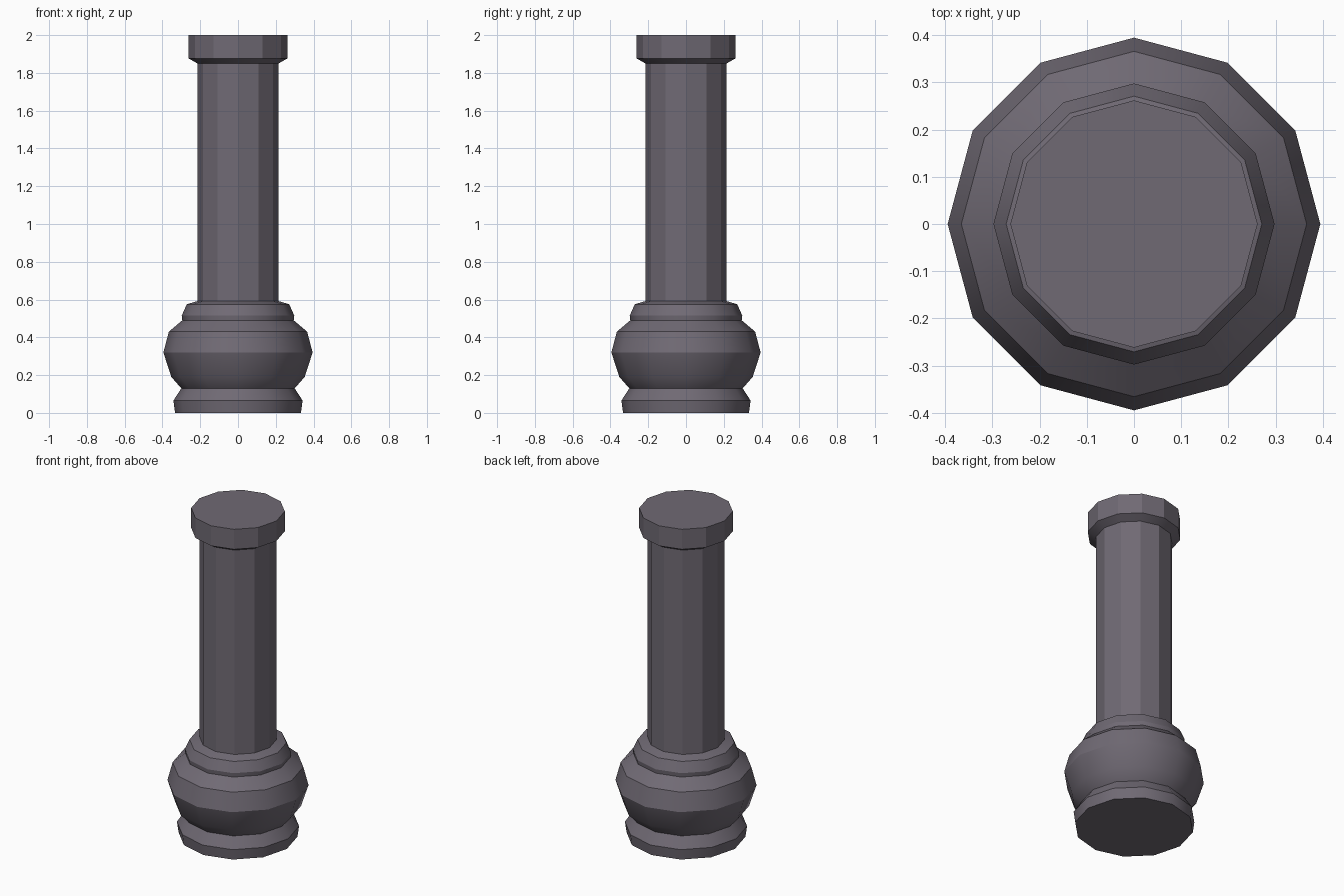
import bpy, bmesh, math

if "Cube" in bpy.data.objects:
    bpy.data.objects.remove(bpy.data.objects["Cube"])

SIDES = 12
stone = bpy.data.materials.new("grey violet stone")
stone.diffuse_color = (0.162, 0.144, 0.175, 1)
stone.use_nodes = True
stone.node_tree.nodes["Principled BSDF"].inputs["Base Color"].default_value = stone.diffuse_color


def turned(name, profile):
    """Twelve-sided lathe of (radius, height) points, capped at both ends."""
    bm = bmesh.new()
    rings = []
    for r, z in profile:
        rings.append([bm.verts.new((r * math.cos(2 * math.pi * i / SIDES),
                                    r * math.sin(2 * math.pi * i / SIDES), z))
                      for i in range(SIDES)])
    for a, b in zip(rings, rings[1:]):
        for i in range(SIDES):
            j = (i + 1) % SIDES
            bm.faces.new((a[i], a[j], b[j], b[i]))
    bm.faces.new(rings[0][::-1])
    bm.faces.new(rings[-1])
    mesh = bpy.data.meshes.new(name)
    bm.to_mesh(mesh)
    bm.free()
    mesh.materials.append(stone)
    ob = bpy.data.objects.new(name, mesh)
    bpy.context.collection.objects.link(ob)
    bpy.ops.object.select_all(action='DESELECT')
    ob.select_set(True)
    bpy.context.view_layer.objects.active = ob
    bpy.ops.object.shade_smooth_by_angle(angle=math.radians(29.9))
    return ob


# foot, bulb and collar in one turned piece, running on into shaft and cap
turned("column", [
    (0.333, 0.0), (0.342, 0.065), (0.30, 0.13),                 # foot
    (0.353, 0.19), (0.395, 0.32), (0.366, 0.43), (0.295, 0.49),  # bulb
    (0.298, 0.515), (0.271, 0.575), (0.215, 0.592),             # collar
    (0.215, 1.85),                                              # shaft
    (0.262, 1.877), (0.262, 2.0),                               # cap
])
